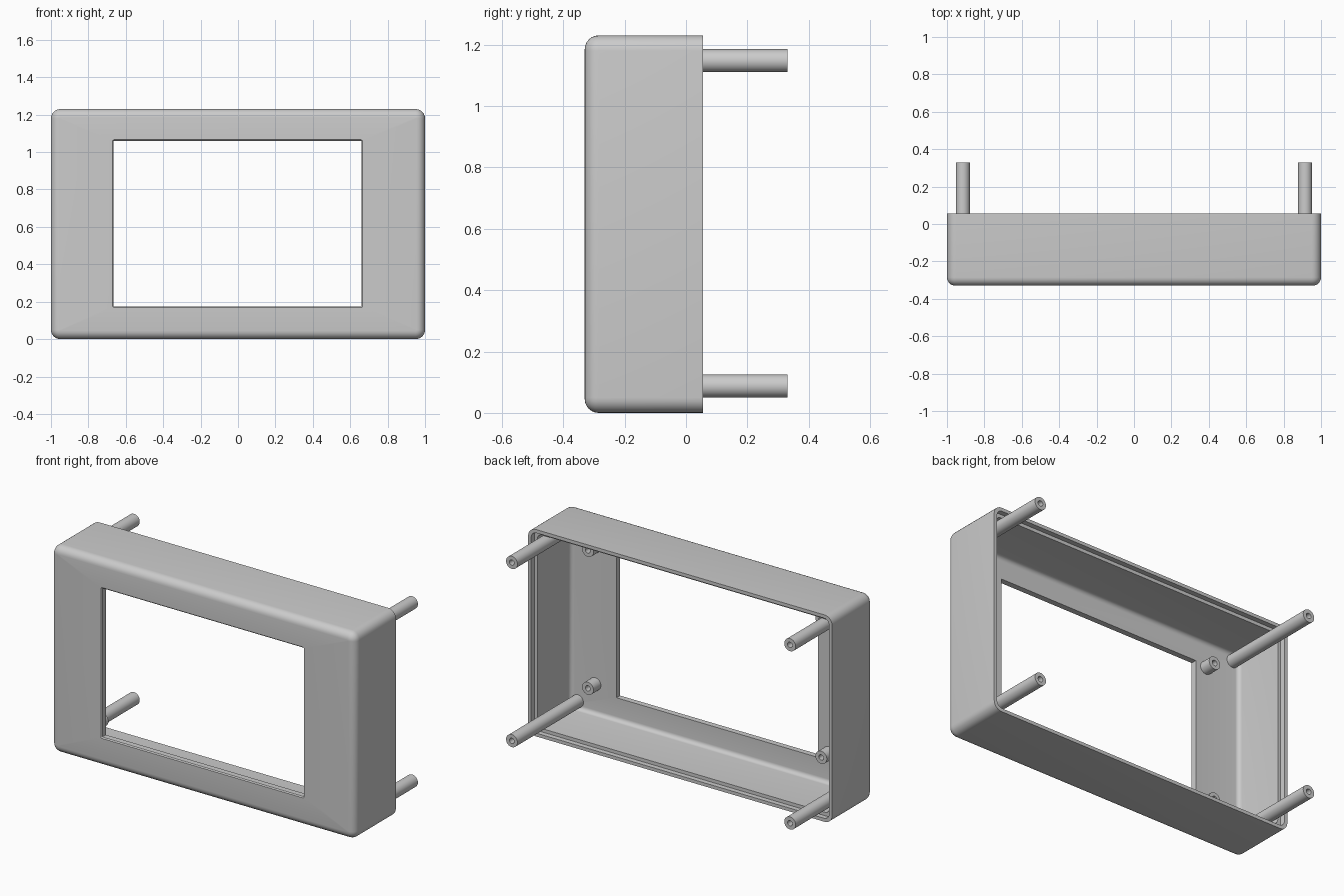
import bpy, bmesh
from math import sin, cos, pi

cube = bpy.data.objects.get("Cube")
if cube:
    bpy.data.objects.remove(cube, do_unlink=True)

WIDTH, HEIGHT = 2.0, 1.23
FRONT, BACK, TIP = -0.33, 0.055, 0.33
WALL, PLATE = 0.04, 0.04
FILLET, CORNER = 0.045, 0.05
STEPS = 6


def finish(bm, name):
    bmesh.ops.recalc_face_normals(bm, faces=bm.faces)
    mesh = bpy.data.meshes.new(name)
    bm.to_mesh(mesh)
    bm.free()
    obj = bpy.data.objects.new(name, mesh)
    bpy.context.collection.objects.link(obj)
    bpy.ops.object.select_all(action='DESELECT')
    obj.select_set(True)
    bpy.context.view_layer.objects.active = obj
    bpy.ops.object.shade_smooth_by_angle(angle=pi / 6)
    return obj


def bridge_rings(bm, rings):
    """Skin a closed sequence of equal-length vertex rings."""
    for a, b in zip(rings, rings[1:] + rings[:1]):
        for i in range(len(a)):
            j = (i + 1) % len(a)
            bm.faces.new((a[i], a[j], b[j], b[i]))


def rounded_ring(bm, x0, x1, z0, z1, y, r):
    ring = []
    corners = ((x1 - r, z1 - r), (x0 + r, z1 - r), (x0 + r, z0 + r), (x1 - r, z0 + r))
    for q, (cx, cz) in enumerate(corners):
        for s in range(STEPS + 1):
            a = (q + s / STEPS) * pi / 2
            ring.append(bm.verts.new((cx + r * cos(a), y, cz + r * sin(a))))
    return ring


def make_housing():
    bm = bmesh.new()

    def outline(inset, y, r):
        return rounded_ring(bm, -WIDTH / 2 + inset, WIDTH / 2 - inset,
                            inset, HEIGHT - inset, y, r)

    def window(grow, y):
        return rounded_ring(bm, -0.665 - grow, 0.66 + grow,
                            0.175 - grow, 1.06 + grow, y, 0.003 + grow)

    rings = [outline(0, BACK, CORNER)]
    # rounded outer front edge
    for s in range(STEPS + 1):
        a = s / STEPS * pi / 2
        inset = FILLET * (1 - cos(a))
        rings.append(outline(inset, FRONT + FILLET * (1 - sin(a)), CORNER - inset))
    # window with a slightly eased front edge
    rings += [window(0.006, FRONT), window(0, FRONT + 0.006), window(0, FRONT + PLATE)]
    # cavity with a rounded inner edge
    inner = 0.025
    for s in range(STEPS, -1, -1):
        a = s / STEPS * pi / 2
        inset = inner * (1 - cos(a))
        rings.append(outline(WALL + inset, FRONT + PLATE + inner * (1 - sin(a)),
                             0.03 - inset))
    # stepped lip around the open back
    rings += [outline(WALL, BACK - 0.03, 0.03),
              outline(0.02, BACK - 0.03, 0.035),
              outline(0.02, BACK, 0.035)]
    bridge_rings(bm, rings)
    finish(bm, "housing")


def make_post(name, x, z, y0, y1, radius, bore, depth, sides=32):
    """Round post along y with a blind screw hole in its rear end."""
    bm = bmesh.new()
    rings = []
    for r, y in ((radius, y0), (radius, y1), (bore, y1), (bore, y1 - depth)):
        rings.append([bm.verts.new((x + r * cos(2 * pi * i / sides), y,
                                    z + r * sin(2 * pi * i / sides)))
                      for i in range(sides)])
    for a, b in zip(rings, rings[1:]):
        for i in range(sides):
            j = (i + 1) % sides
            bm.faces.new((a[i], a[j], b[j], b[i]))
    bm.faces.new(rings[0])
    bm.faces.new(rings[-1])
    finish(bm, name)


make_housing()

seat = FRONT + PLATE - 0.005
for side, post_x, boss_x in (("left", 0.915, 0.80), ("right", -0.915, -0.735)):
    for level, post_z, boss_z in (("lower", 0.0875, 0.22), ("upper", 1.1475, 1.04)):
        # long mounting posts in the corners, short bosses beside the window
        make_post(f"{level}_{side}_post", post_x, post_z, seat, TIP, 0.0375, 0.016, 0.2)
        make_post(f"{level}_{side}_boss", boss_x, boss_z, seat, -0.22, 0.0375, 0.016, 0.06)
